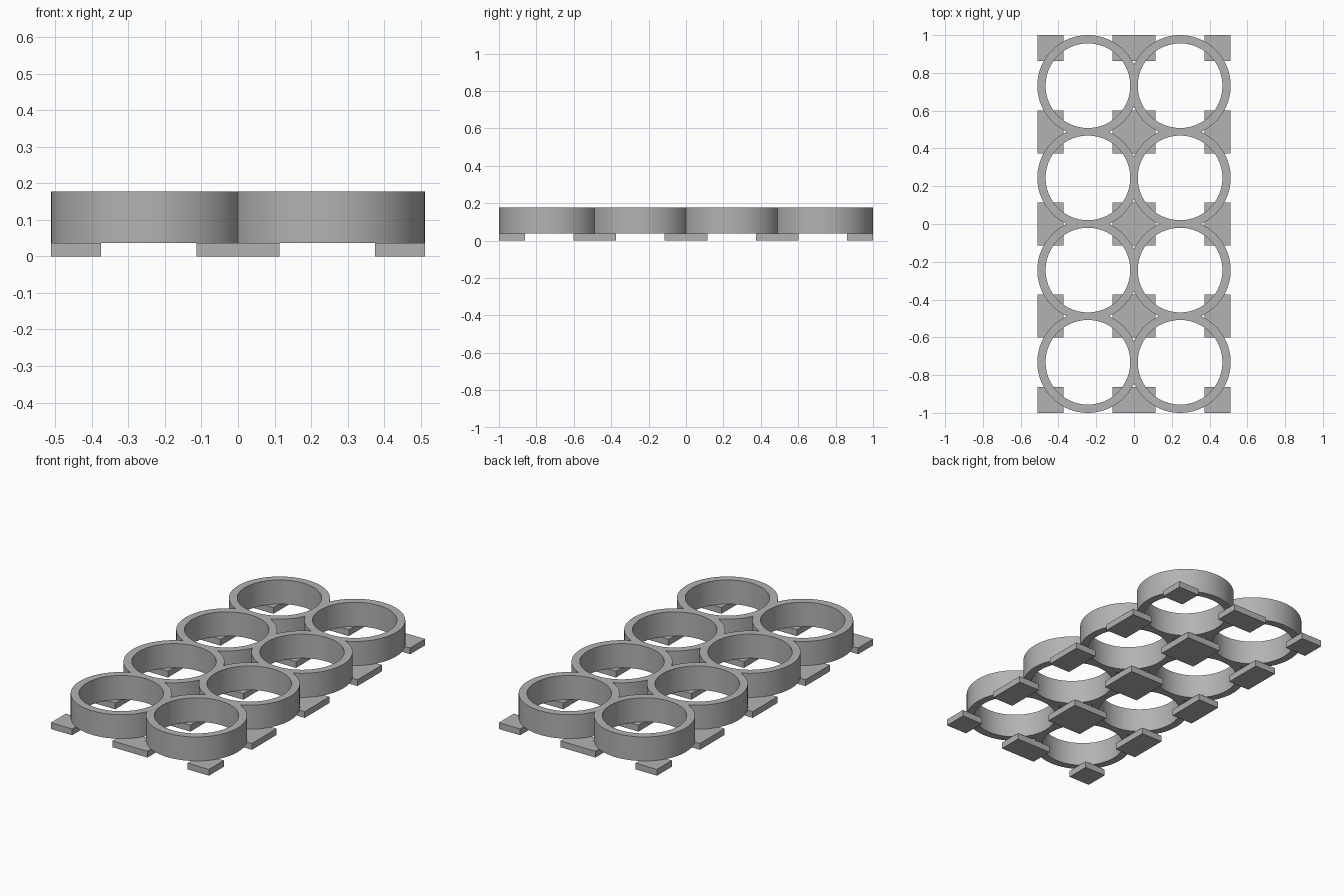
import bpy, bmesh, math
from mathutils import Matrix

if "Cube" in bpy.data.objects:
    bpy.data.objects.remove(bpy.data.objects["Cube"])

PITCH = 0.488
OUTER, BORE = 0.268, 0.224
PAD_H, TOP = 0.037, 0.178
HALF_X, HALF_Y = PITCH / 2 + OUTER, PITCH * 1.5 + OUTER
PAD = 0.114  # half width of a pad

grey = bpy.data.materials.new("plain grey")
grey.use_nodes = True
colour = (0.45, 0.45, 0.45, 1)
grey.diffuse_color = colour
grey.node_tree.nodes["Principled BSDF"].inputs["Base Color"].default_value = colour


def make_object(name, bm):
    mesh = bpy.data.meshes.new(name)
    bm.to_mesh(mesh)
    bm.free()
    mesh.materials.append(grey)
    obj = bpy.data.objects.new(name, mesh)
    bpy.context.collection.objects.link(obj)
    return obj


def cylinder_grid(name, radius, low, high):
    """Two by four cylinders, one for each cup."""
    bm = bmesh.new()
    for i in (-0.5, 0.5):
        for j in (-1.5, -0.5, 0.5, 1.5):
            spot = Matrix.Translation((i * PITCH, j * PITCH, (low + high) / 2))
            bmesh.ops.create_cone(bm, cap_ends=True, segments=96, radius1=radius,
                                  radius2=radius, depth=high - low, matrix=spot)
    return make_object(name, bm)


# Cup rings: merged cylinders with the bores cut through
rings = cylinder_grid("cup_rings", OUTER, PAD_H, TOP)
bores = cylinder_grid("bore_cutter", BORE, PAD_H - 0.1, TOP + 0.1)
bores.hide_render = True
cut = rings.modifiers.new("bores", 'BOOLEAN')
cut.operation = 'DIFFERENCE'
cut.solver = 'EXACT'
cut.use_self = True
cut.object = bores
bpy.ops.object.select_all(action='DESELECT')
bpy.context.view_layer.objects.active = rings
rings.select_set(True)
bpy.ops.object.modifier_apply(modifier=cut.name)
bpy.data.objects.remove(bores)
bpy.ops.object.shade_smooth_by_angle(angle=math.radians(30))

# Base pads: squares on the grid corners, trimmed at the outer edges
bm = bmesh.new()
for i in (-1, 0, 1):
    for j in (-2, -1, 0, 1, 2):
        x0, x1 = max(i * PITCH - PAD, -HALF_X), min(i * PITCH + PAD, HALF_X)
        y0, y1 = max(j * PITCH - PAD, -HALF_Y), min(j * PITCH + PAD, HALF_Y)
        place = Matrix.Translation(((x0 + x1) / 2, (y0 + y1) / 2, PAD_H / 2))
        size = Matrix.Diagonal((x1 - x0, y1 - y0, PAD_H, 1))
        bmesh.ops.create_cube(bm, size=1, matrix=place @ size)
make_object("base_pads", bm)
